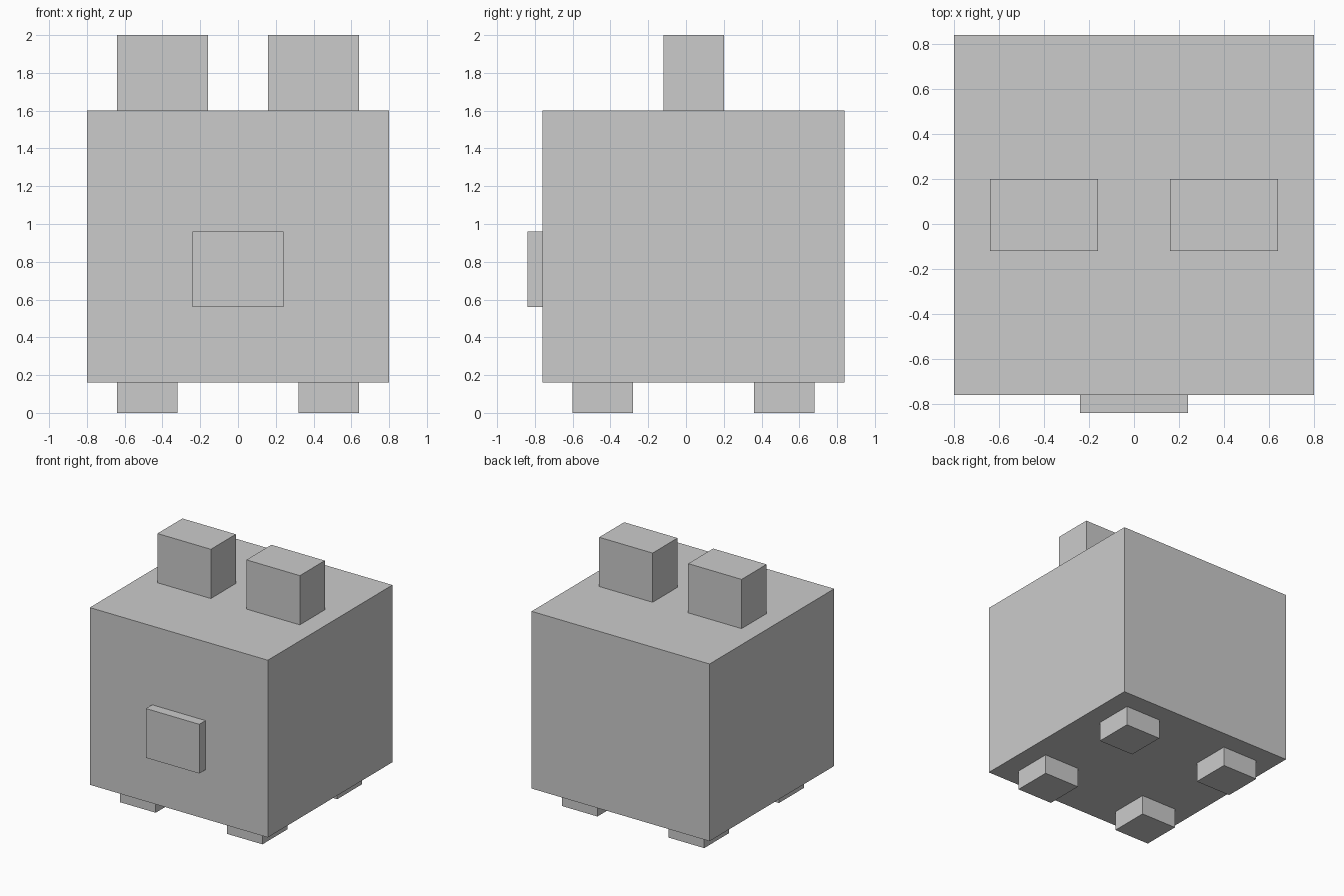
import bpy
import bmesh
from mathutils import Vector

if "Cube" in bpy.data.objects:
    bpy.data.objects.remove(bpy.data.objects["Cube"])


def box(name, low, high):
    """Add a box spanning two opposite corners."""
    low, high = Vector(low), Vector(high)
    bm = bmesh.new()
    bmesh.ops.create_cube(bm, size=1)
    bmesh.ops.scale(bm, vec=high - low, verts=bm.verts)
    mesh = bpy.data.meshes.new(name)
    bm.to_mesh(mesh)
    bm.free()
    obj = bpy.data.objects.new(name, mesh)
    obj.location = (low + high) / 2
    bpy.context.collection.objects.link(obj)
    return obj


# Body and snout
box("body", (-0.8, -0.76, 0.16), (0.8, 0.84, 1.6))
box("snout", (-0.24, -0.84, 0.56), (0.24, -0.76, 0.96))

# Ears and feet, one set per side
for side, label in ((-1, "left"), (1, "right")):
    ear_x = 0.4 * side
    box(f"{label}_ear", (ear_x - 0.24, -0.12, 1.6), (ear_x + 0.24, 0.2, 2.0))
    foot_x = 0.48 * side
    for end, y in (("front", -0.44), ("back", 0.52)):
        box(f"{end}_{label}_foot",
            (foot_x - 0.16, y - 0.16, 0.0), (foot_x + 0.16, y + 0.16, 0.16))
